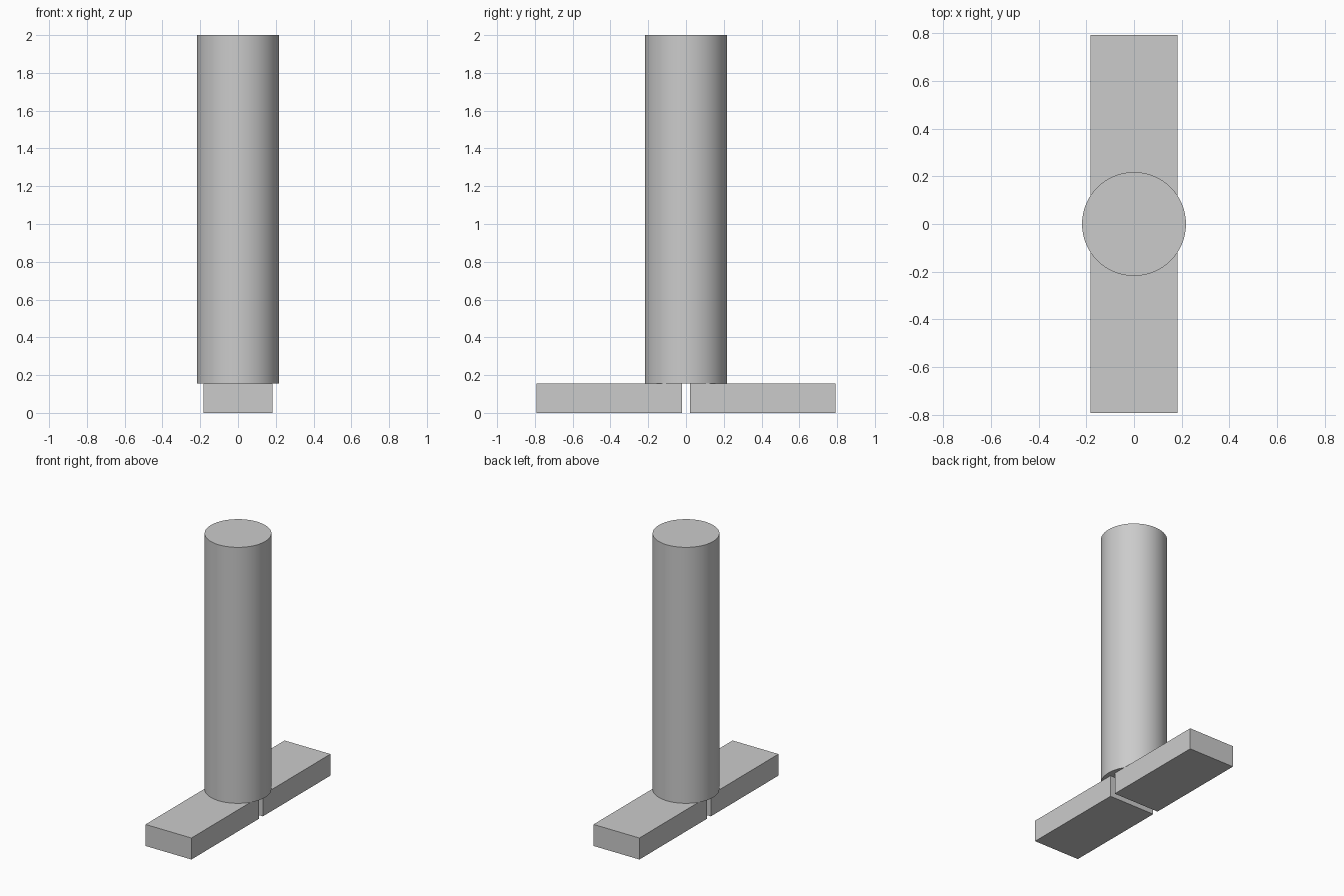
import bpy
import math

cube = bpy.data.objects.get("Cube")
if cube:
    bpy.data.objects.remove(cube, do_unlink=True)

GREY = (0.6, 0.6, 0.6, 1.0)
grey = bpy.data.materials.new("plain_grey")
grey.use_nodes = True
grey.diffuse_color = GREY
grey.node_tree.nodes["Principled BSDF"].inputs["Base Color"].default_value = GREY

HEIGHT = 2.0
FOOT_TOP = 0.155
FOOT_WIDTH = 0.366
FOOT_INNER, FOOT_OUTER = 0.022, 0.792


def finish(name):
    obj = bpy.context.object
    obj.name = name
    obj.data.materials.append(grey)
    return obj


# Two foot blocks with a narrow slot between them
for name, side in (("front_foot", -1), ("back_foot", 1)):
    bpy.ops.mesh.primitive_cube_add(
        size=1, location=(0, side * (FOOT_INNER + FOOT_OUTER) / 2, FOOT_TOP / 2))
    foot = finish(name)
    foot.scale = (FOOT_WIDTH, FOOT_OUTER - FOOT_INNER, FOOT_TOP)
    bpy.ops.object.transform_apply(location=False, rotation=False, scale=True)

# Round column standing on both feet
bpy.ops.mesh.primitive_cylinder_add(
    vertices=64, radius=0.218, depth=HEIGHT - FOOT_TOP,
    location=(0, 0, (HEIGHT + FOOT_TOP) / 2))
finish("column")
bpy.ops.object.shade_smooth_by_angle(angle=math.radians(30))
